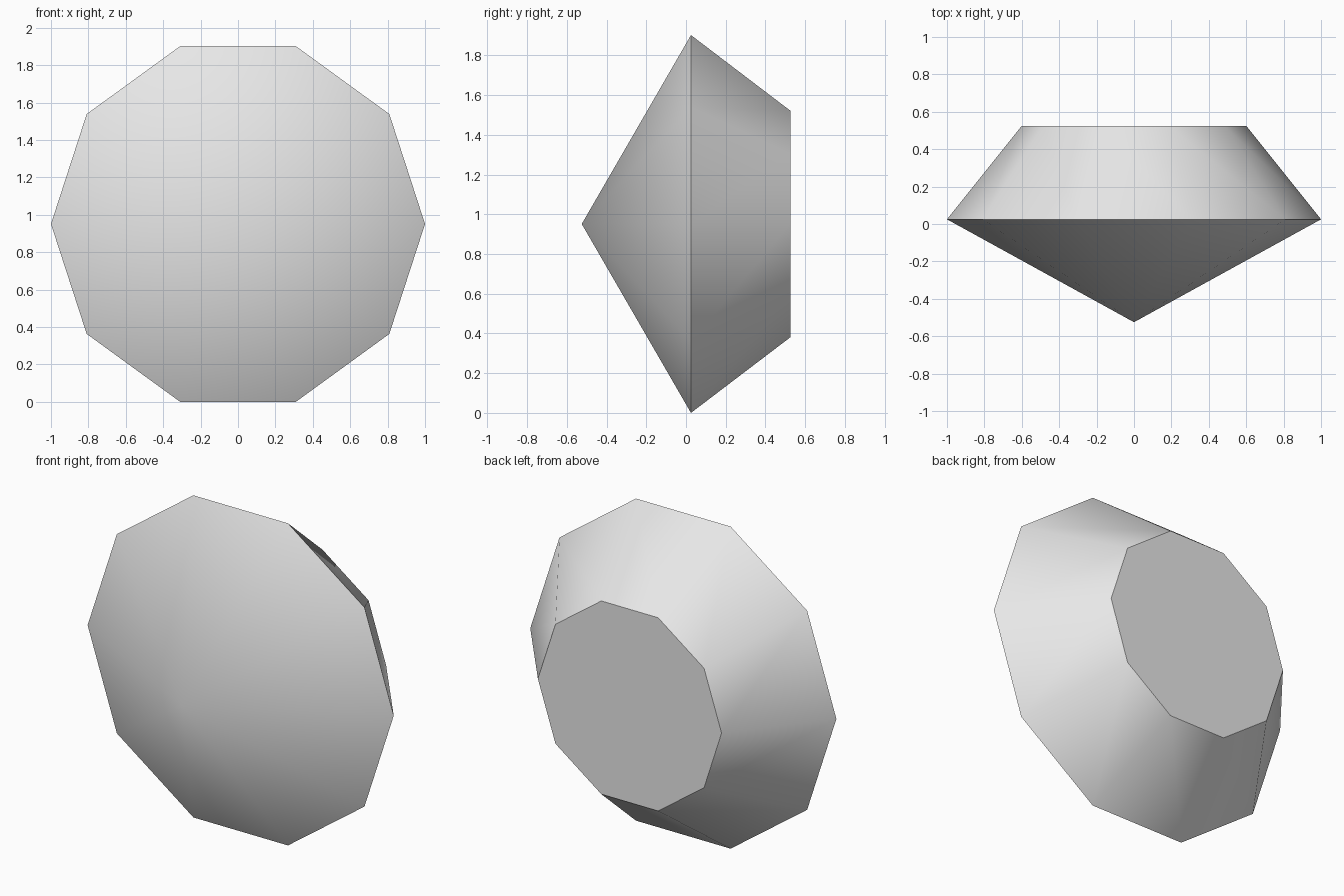
import bpy, bmesh, math

if "Cube" in bpy.data.objects:
    bpy.data.objects.remove(bpy.data.objects["Cube"])

SIDES = 10
CENTRE_Z = math.sin(math.radians(72))

grey = bpy.data.materials.new("light grey")
grey.diffuse_color = (0.8, 0.8, 0.8, 1)
grey.use_nodes = True
grey.node_tree.nodes["Principled BSDF"].inputs["Base Color"].default_value = grey.diffuse_color

bm = bmesh.new()


def ring(radius, y):
    """Ten-sided ring around the y axis."""
    return [bm.verts.new((radius * math.cos(a), y, CENTRE_Z + radius * math.sin(a)))
            for a in (math.tau * i / SIDES for i in range(SIDES))]


# Pointed front, wide girdle and flat back table
tip = bm.verts.new((0, -0.525, CENTRE_Z))
girdle = ring(1.0, 0.025)
table = ring(0.6, 0.525)
for i in range(SIDES):
    j = (i + 1) % SIDES
    bm.faces.new((tip, girdle[i], girdle[j]))
    bm.faces.new((girdle[i], table[i], table[j], girdle[j]))
bm.faces.new(table)
bmesh.ops.recalc_face_normals(bm, faces=bm.faces)

mesh = bpy.data.meshes.new("cut_gem")
bm.to_mesh(mesh)
bm.free()
mesh.materials.append(grey)
gem = bpy.data.objects.new("cut_gem", mesh)
bpy.context.collection.objects.link(gem)

# Smooth cones, sharp girdle and table rims
bpy.context.view_layer.objects.active = gem
gem.select_set(True)
bpy.ops.object.shade_smooth_by_angle(angle=math.radians(40))
